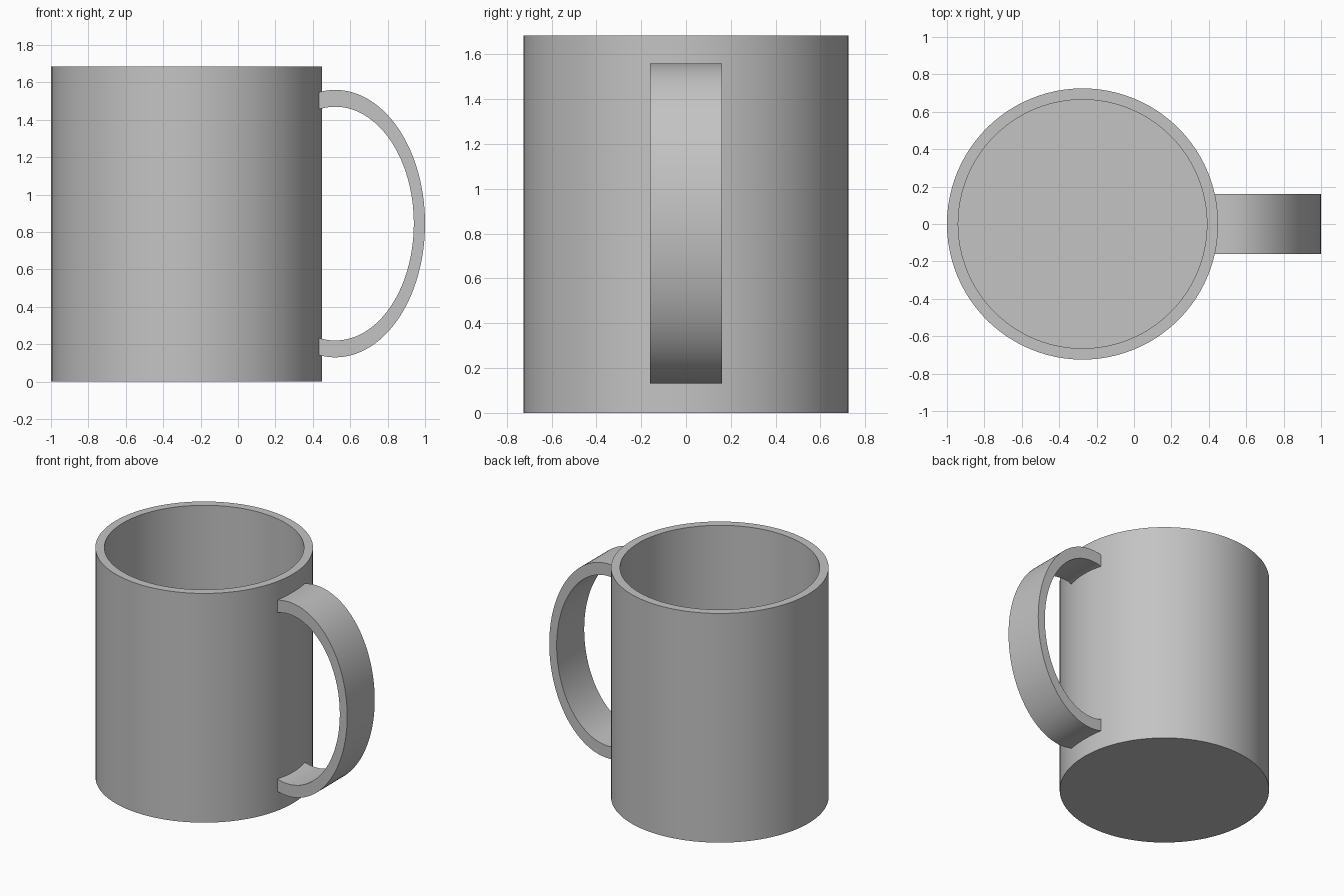
import bpy, bmesh, math

cube = bpy.data.objects.get("Cube")
if cube:
    bpy.data.objects.remove(cube, do_unlink=True)

grey = bpy.data.materials.new("light_grey")
grey.use_nodes = True
colour = (0.55, 0.55, 0.55, 1)
grey.diffuse_color = colour
grey.node_tree.nodes["Principled BSDF"].inputs["Base Color"].default_value = colour

CX, R, WALL, H = -0.275, 0.725, 0.06, 1.685


def finish(bm, name):
    bmesh.ops.recalc_face_normals(bm, faces=bm.faces[:])
    mesh = bpy.data.meshes.new(name)
    bm.to_mesh(mesh)
    bm.free()
    mesh.materials.append(grey)
    ob = bpy.data.objects.new(name, mesh)
    bpy.context.collection.objects.link(ob)
    bpy.ops.object.select_all(action="DESELECT")
    ob.select_set(True)
    bpy.context.view_layer.objects.active = ob
    bpy.ops.object.shade_smooth_by_angle(angle=math.radians(30))
    return ob


# Cup: rings from the base up the outside, over the rim and down to the floor
def build_cup(n=96):
    bm = bmesh.new()
    profile = [(R, 0), (R, H), (R - WALL, H), (R - WALL, WALL)]
    rings = []
    for r, z in profile:
        angles = [2 * math.pi * i / n for i in range(n)]
        rings.append([bm.verts.new((CX + r * math.cos(a), r * math.sin(a), z)) for a in angles])
    for low, high in zip(rings, rings[1:]):
        for i in range(n):
            j = (i + 1) % n
            bm.faces.new((low[i], low[j], high[j], high[i]))
    bm.faces.new(rings[0])
    bm.faces.new(rings[-1])
    finish(bm, "cup")


# Handle: flat band between two half ellipses, its ends sunk into the wall
def build_handle(n=64, cx=0.52, cz=0.845, half_width=0.16, root=0.42):
    bm = bmesh.new()

    def arc(a, b, y):
        end = math.acos((root - cx) / a)
        angles = [end * (2 * i / n - 1) for i in range(n + 1)]
        return [bm.verts.new((cx + a * math.cos(t), y, cz + b * math.sin(t))) for t in angles]

    w = half_width
    rails = [arc(0.48, 0.715, -w), arc(0.48, 0.715, w), arc(0.42, 0.625, w), arc(0.42, 0.625, -w)]
    for k in range(4):
        p, q = rails[k], rails[(k + 1) % 4]
        for i in range(n):
            bm.faces.new((p[i], p[i + 1], q[i + 1], q[i]))
    for i in (0, n):
        bm.faces.new([rail[i] for rail in rails])
    finish(bm, "handle")


build_cup()
build_handle()
